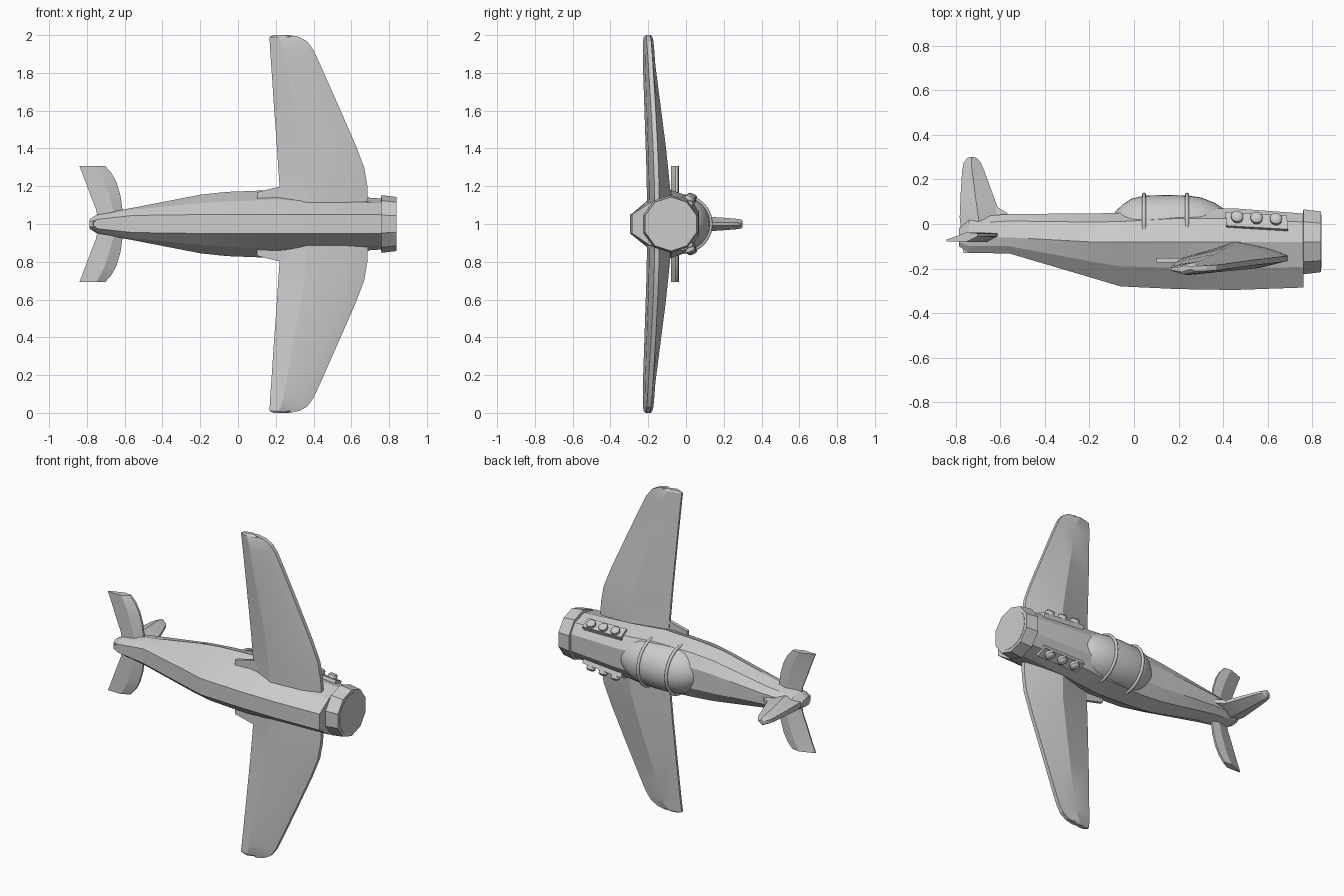
import bpy, bmesh, math
from mathutils import Vector


def loft(name, rings, smooth=25):
    """Skin a list of equal-length point rings and cap both ends."""
    bm = bmesh.new()
    vs = [[bm.verts.new(p) for p in r] for r in rings]
    n = len(rings[0])
    for a, b in zip(vs, vs[1:]):
        for i in range(n):
            j = (i + 1) % n
            bm.faces.new((a[i], a[j], b[j], b[i]))
    bm.faces.new(vs[0][::-1])
    bm.faces.new(vs[-1])
    bmesh.ops.recalc_face_normals(bm, faces=bm.faces)
    me = bpy.data.meshes.new(name)
    bm.to_mesh(me)
    bm.free()
    ob = bpy.data.objects.new(name, me)
    bpy.context.collection.objects.link(ob)
    if smooth:
        bpy.ops.object.select_all(action='DESELECT')
        ob.select_set(True)
        bpy.context.view_layer.objects.active = ob
        bpy.ops.object.shade_smooth_by_angle(angle=math.radians(smooth))
    return ob


def circle_x(x, y, r, n, turn=0.0):
    """Ring of n points around the long axis of the aircraft."""
    return [(x, y + r * math.cos(turn + math.tau * i / n),
             1 + r * math.sin(turn + math.tau * i / n)) for i in range(n)]


# Fuselage: ten-sided sections (x, bottom, top, half width, chamfer width, keel width)
def fuselage_ring(x, yb, yt, w, cw, kw):
    ym = -0.08 if x > -0.3 else -0.06
    half = [(yb, kw), (yb + 0.45 * (ym - yb), cw), (ym, w),
            (yt - 0.3 * (yt - ym), 0.8 * w), (yt, 0.38 * w)]
    return [(x, y, 1 + z) for y, z in half] + [(x, y, 1 - z) for y, z in reversed(half)]


loft("fuselage", [fuselage_ring(*s) for s in (
    (-0.785, -0.10, -0.02, 0.025, 0.025, 0.012),
    (-0.74, -0.13, 0.03, 0.055, 0.045, 0.025),
    (-0.56, -0.132, 0.045, 0.085, 0.075, 0.045),
    (-0.20, -0.238, 0.047, 0.155, 0.11, 0.05),
    (-0.06, -0.28, 0.05, 0.17, 0.12, 0.05),
    (0.20, -0.292, 0.07, 0.18, 0.13, 0.05),
    (0.45, -0.296, 0.07, 0.155, 0.115, 0.05),
    (0.76, -0.285, 0.047, 0.135, 0.112, 0.05))], smooth=12)

# Nose cowl with an inset round front
t = math.pi / 10
loft("nose_cowl", [circle_x(0.755, -0.08, 0.12, 10, t), circle_x(0.76, -0.08, 0.153, 10, t),
                   circle_x(0.838, -0.08, 0.143, 10, t)], smooth=0)
loft("nose_disc", [circle_x(0.82, -0.08, 0.12, 32), circle_x(0.84, -0.08, 0.12, 32)])

# Canopy and its two hoops
canopy = [(-0.10, 0.045), (-0.08, 0.075), (-0.05, 0.103), (-0.01, 0.129), (0.05, 0.143),
          (0.15, 0.145), (0.24, 0.143), (0.30, 0.134), (0.36, 0.111), (0.40, 0.085), (0.42, 0.06)]
loft("canopy", [circle_x(x, -0.015, r, 32) for x, r in canopy], smooth=40)
for i, x in enumerate((0.045, 0.238)):
    bpy.ops.mesh.primitive_torus_add(major_segments=40, minor_segments=8, major_radius=0.147,
                                     minor_radius=0.009, location=(x, -0.015, 1),
                                     rotation=(0, math.pi / 2, 0))
    bpy.context.object.name = f"canopy_hoop_{i + 1}"
    bpy.ops.object.shade_smooth()

# Wing stations: (distance from centre, leading x, trailing x, top y, bottom y, edge y)
wing = [(0.05, 0.69, 0.225, -0.07, -0.205, -0.152), (0.20, 0.685, 0.22, -0.085, -0.208, -0.155),
        (0.30, 0.668, 0.213, -0.095, -0.21, -0.158), (0.42, 0.622, 0.205, -0.108, -0.214, -0.163),
        (0.63, 0.53, 0.19, -0.135, -0.221, -0.174), (0.84, 0.437, 0.176, -0.162, -0.228, -0.187),
        (0.92, 0.40, 0.17, -0.168, -0.229, -0.192), (0.965, 0.368, 0.168, -0.172, -0.228, -0.196),
        (0.99, 0.325, 0.166, -0.178, -0.224, -0.199), (1.0, 0.275, 0.19, -0.187, -0.215, -0.2)]


def wing_ring(d, le, te, yt, yb, ye, s):
    at = lambda f: te + f * (le - te)
    pts = [(te, ye - 0.01), (te, ye + 0.004), (at(0.5), yt), (at(0.8), yt * 0.6 + ye * 0.4),
           (le, ye + 0.012), (le, ye - 0.012), (at(0.75), yb + 0.012), (at(0.3), yb)]
    return [(x, y, 1 + s * d) for x, y in pts]


# Tailplane stations: (distance, leading x, trailing x)
tail = [(0.02, -0.61, -0.74), (0.08, -0.612, -0.752), (0.15, -0.622, -0.78),
        (0.22, -0.643, -0.806), (0.27, -0.67, -0.825), (0.307, -0.703, -0.84)]


def tail_ring(d, le, te, s):
    m = 0.5 * (le + te) + 0.02
    pts = [(te, -0.078), (te, -0.07), (m, -0.038), (le, -0.042), (le, -0.055), (m, -0.08)]
    return [(x, y, 1 + s * d) for x, y in pts]


for side, s in (("left", 1), ("right", -1)):
    loft(f"{side}_wing", [wing_ring(*w, s) for w in wing], smooth=18)
    loft(f"{side}_tailplane", [tail_ring(*p, s) for p in tail], smooth=18)
    # Trailing root fairing
    loft(f"{side}_root_fairing", [[(x, y, 1 + s * z) for x, z in
         ((0.10, 0.13), (0.10, 0.168), (0.23, 0.20), (0.32, 0.20), (0.32, 0.13))]
         for y in (-0.172, -0.152)], smooth=0)

    # Exhaust plate and stubs, tilted to the cowling side
    out = Vector((0, 0.42, 0.91 * s)).normalized()
    up = Vector((-0.05, 0.91, -0.42 * s)).normalized()
    base = Vector((0.55, 0.008, 1 + s * 0.118))
    along = Vector((0.138, -0.008, -0.006 * s))
    loft(f"{side}_exhaust_plate", [[base + a * along + b * 0.034 * up + out * h
         for a, b in ((-1, -1), (1, -1), (1, 1), (-1, 1))] for h in (-0.02, 0.018)], smooth=0)
    for i in range(3):
        c = base + (i - 1) * 0.63 * along + up * 0.008
        rings = [[c + out * h + r * (math.cos(a) * Vector((1, 0, 0)) + math.sin(a) * up)
                  for a in [math.tau * k / 16 for k in range(16)]]
                 for h, r in ((-0.01, 0.025), (0.036, 0.027), (0.043, 0.02), (0.046, 0.008))]
        loft(f"{side}_exhaust_{i + 1}", rings, smooth=35)

# Tail fin: (height, leading x, trailing x, half thickness)
fin = [(-0.13, -0.60, -0.765, 0.03), (0.03, -0.595, -0.782, 0.046), (0.13, -0.632, -0.778, 0.038),
       (0.24, -0.672, -0.771, 0.03), (0.275, -0.687, -0.764, 0.027), (0.293, -0.702, -0.752, 0.023),
       (0.3, -0.718, -0.738, 0.017)]
loft("tail_fin", [[(le, y, 1 + 0.25 * t), (0.45 * le + 0.55 * te, y, 1 + t), (te, y, 1 + 0.4 * t),
                   (te, y, 1 - 0.4 * t), (0.45 * le + 0.55 * te, y, 1 - t), (le, y, 1 - 0.25 * t)]
                  for y, le, te, t in fin], smooth=30)

# Fin root fillet
loft("fin_fillet", [[(-0.65, 0.0, 1 + z), (-0.65, 0.10, 1 + 0.4 * z), (-0.54, 0.03, 1 + 0.4 * z)]
                    for z in (-0.03, 0.03)], smooth=0)
